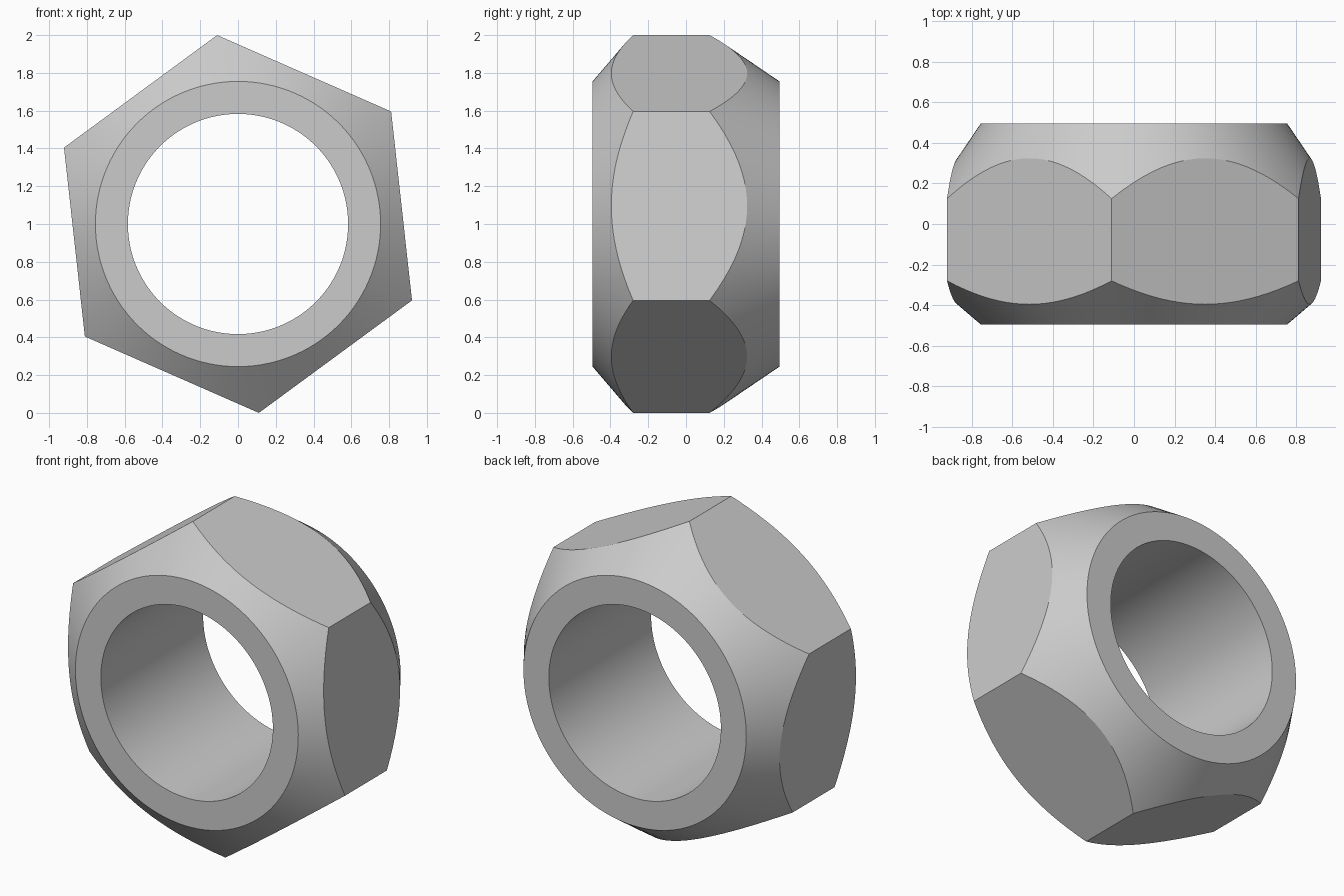
import bpy, bmesh
from math import cos, sin, pi, radians

cube = bpy.data.objects.get("Cube")
if cube:
    bpy.data.objects.remove(cube, do_unlink=True)

# Main sizes
CORNER_R = 1.006          # hexagon corner radius
RING_R = 0.755            # outer edge of the flat end rings
BORE_R = 0.583            # through hole
HALF = 0.495              # half thickness
FRONT_CORNER = -0.28      # where the front chamfer meets the hexagon corners
BACK_CORNER = 0.125       # where the back chamfer meets them
TURN = radians(36.3)      # direction of one hexagon corner
STEPS = 20                # segments per hexagon side
COUNT = 6 * STEPS

steel = bpy.data.materials.new("plain steel grey")
steel.use_nodes = True
grey = (0.6, 0.6, 0.6, 1)
steel.diffuse_color = grey
steel.node_tree.nodes["Principled BSDF"].inputs["Base Color"].default_value = grey

bm = bmesh.new()


def hex_radius(i):
    """Distance from the axis to the hexagon side at step i."""
    local = (i % STEPS) / STEPS * pi / 3 - pi / 6
    return CORNER_R * cos(pi / 6) / cos(local)


def loop(radius, depth):
    """Closed loop of vertices around the y axis."""
    verts = []
    for i in range(COUNT):
        a = TURN + 2 * pi * i / COUNT
        r = radius(i)
        verts.append(bm.verts.new((r * cos(a), depth(r), 1 + r * sin(a))))
    return verts


def chamfer(end, corner):
    """Depth of a conical chamfer at a given radius."""
    return lambda r: end + (corner - end) * (r - RING_R) / (CORNER_R - RING_R)


def bridge(a, b):
    for i in range(COUNT):
        j = (i + 1) % COUNT
        bm.faces.new((a[i], a[j], b[j], b[i]))


# End rings and conical chamfers, front then back
ends = []
for y, corner in ((-HALF, FRONT_CORNER), (HALF, BACK_CORNER)):
    bore = loop(lambda i: BORE_R, lambda r: y)
    ring = loop(lambda i: RING_R, lambda r: y)
    rim = loop(hex_radius, chamfer(y, corner))
    bridge(bore, ring)
    bridge(ring, rim)
    ends.append((bore, rim))
(front_bore, front_rim), (back_bore, back_rim) = ends

# Bore wall
bridge(front_bore, back_bore)

# Six flat sides bounded by the chamfer arcs
for side in range(6):
    span = [(side * STEPS + k) % COUNT for k in range(STEPS + 1)]
    bm.faces.new([front_rim[i] for i in span] + [back_rim[i] for i in reversed(span)])

bmesh.ops.recalc_face_normals(bm, faces=bm.faces)
mesh = bpy.data.meshes.new("hex_nut")
bm.to_mesh(mesh)
bm.free()
mesh.materials.append(steel)

nut = bpy.data.objects.new("hex_nut", mesh)
bpy.context.collection.objects.link(nut)

# Smooth bore and chamfers, crisp edges
bpy.ops.object.select_all(action='DESELECT')
nut.select_set(True)
bpy.context.view_layer.objects.active = nut
bpy.ops.object.shade_smooth_by_angle(angle=radians(25))
